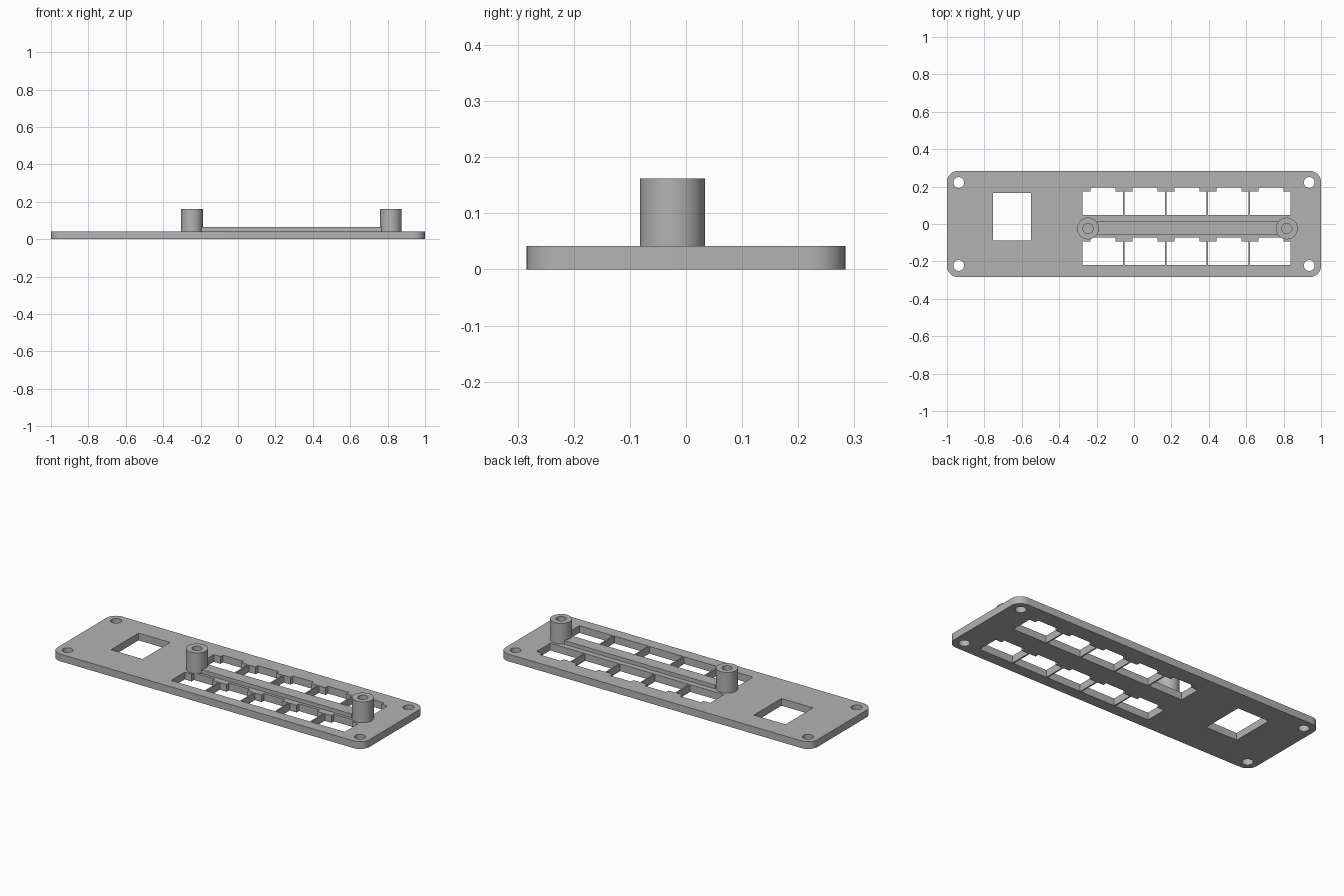
import bpy, bmesh, math

cube = bpy.data.objects.get("Cube")
if cube:
    bpy.data.objects.remove(cube, do_unlink=True)

grey = bpy.data.materials.new("plain grey")
grey.use_nodes = True
COLOUR = (0.45, 0.45, 0.45, 1)
grey.diffuse_color = COLOUR
grey.node_tree.nodes["Principled BSDF"].inputs["Base Color"].default_value = COLOUR

THICK = 0.042
BOSS_TOP = 0.162
BOSS_Y = -0.024
BOSS_X = (-0.246, 0.817)


def rect(x0, x1, y0, y1):
    return [(x0, y0), (x1, y0), (x1, y1), (x0, y1)]


def circle(cx, cy, r, n=40):
    return [(cx + r * math.cos(math.tau * i / n), cy + r * math.sin(math.tau * i / n))
            for i in range(n)]


def rounded_rect(hx, hy, r, steps=10):
    points = []
    for k, (sx, sy) in enumerate([(1, 1), (-1, 1), (-1, -1), (1, -1)]):
        for i in range(steps + 1):
            a = (k + i / steps) * math.pi / 2
            points.append((sx * (hx - r) + r * math.cos(a), sy * (hy - r) + r * math.sin(a)))
    return points


def extrude(name, outlines, z0, z1):
    """Extrude separate counter-clockwise outlines upwards into one object."""
    bm = bmesh.new()
    for outline in outlines:
        low = [bm.verts.new((x, y, z0)) for x, y in outline]
        high = [bm.verts.new((x, y, z1)) for x, y in outline]
        bm.faces.new(low[::-1])
        bm.faces.new(high)
        n = len(outline)
        for i in range(n):
            j = (i + 1) % n
            bm.faces.new((low[i], low[j], high[j], high[i]))
    mesh = bpy.data.meshes.new(name)
    bm.to_mesh(mesh)
    bm.free()
    mesh.materials.append(grey)
    obj = bpy.data.objects.new(name, mesh)
    bpy.context.collection.objects.link(obj)
    return obj


def activate(obj):
    bpy.ops.object.select_all(action='DESELECT')
    obj.select_set(True)
    bpy.context.view_layer.objects.active = obj


def cut(obj, cutter):
    activate(obj)
    mod = obj.modifiers.new("cut", 'BOOLEAN')
    mod.operation = 'DIFFERENCE'
    mod.solver = 'EXACT'
    mod.object = cutter
    bpy.ops.object.modifier_apply(modifier=mod.name)
    bpy.data.objects.remove(cutter, do_unlink=True)


def smooth(obj):
    activate(obj)
    bpy.ops.object.shade_smooth_by_angle(angle=math.radians(30))


# Openings: corner screw holes, one square window, two rows of notched windows
openings = [circle(sx * 0.937, sy * 0.222, 0.029) for sx in (-1, 1) for sy in (-1, 1)]
openings.append(rect(-0.753, -0.551, -0.087, 0.165))

ROW_X, PITCH, RIB = -0.28, 0.2243, 0.004
for y0 in (0.047, -0.219):
    for i in range(5):
        x = ROW_X + i * PITCH
        left, right = x + RIB, x + PITCH - RIB
        shoulder, top = y0 + 0.126, y0 + 0.148
        openings.append([(left, y0), (right, y0), (right, shoulder),
                         (x + 0.181, shoulder), (x + 0.181, top),
                         (x + 0.048, top), (x + 0.048, shoulder), (left, shoulder)])

# Face plate
plate = extrude("face_plate", [rounded_rect(1.0, 0.284, 0.06)], 0, THICK)
cut(plate, extrude("opening_cutter", openings, -0.05, 0.1))
smooth(plate)

# Stiffening rail between the bosses
extrude("stiffening_rail", [rect(BOSS_X[0] + 0.05, BOSS_X[1] - 0.05, -0.055, 0.016)],
        THICK - 0.002, 0.064)

# Screw bosses with blind holes
for name, x in zip(("right_boss", "left_boss"), BOSS_X):
    boss = extrude(name, [circle(x, BOSS_Y, 0.058, 48)], THICK, BOSS_TOP)
    cut(boss, extrude("bore_cutter", [circle(x, BOSS_Y, 0.027)], THICK + 0.01, 0.3))
    smooth(boss)
